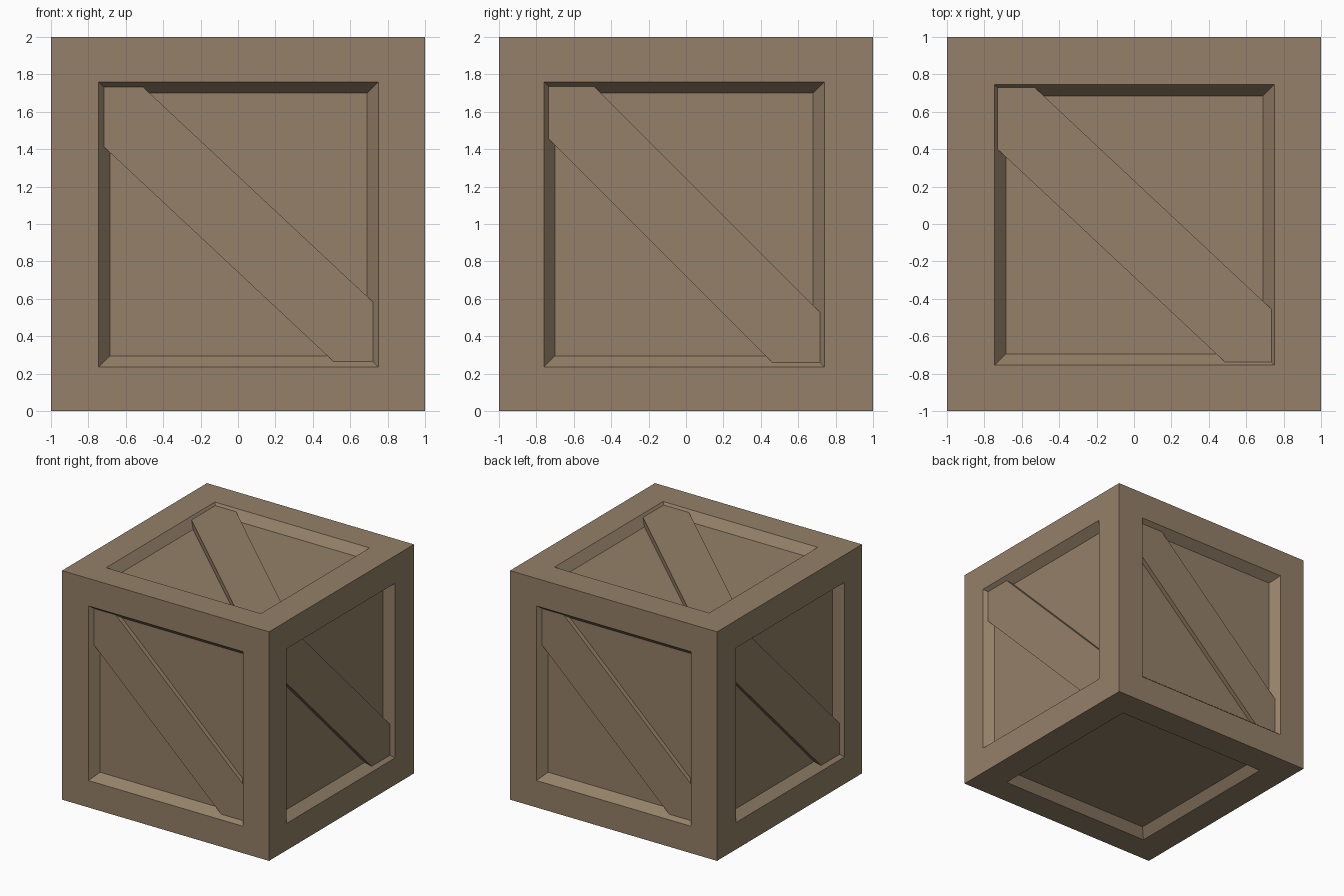
import bpy, bmesh
from mathutils import Vector

if "Cube" in bpy.data.objects:
    bpy.data.objects.remove(bpy.data.objects["Cube"])

DEPTH = 0.075   # recess depth
BEVEL = 0.06    # how far the recess walls slope inward

wood = bpy.data.materials.new("brown_wood")
wood.diffuse_color = (0.296, 0.216, 0.138, 1)
wood.use_nodes = True
wood.node_tree.nodes["Principled BSDF"].inputs["Base Color"].default_value = wood.diffuse_color

X, Y, Z = Vector((1, 0, 0)), Vector((0, 1, 0)), Vector((0, 0, 1))
CENTRE = Vector((0, 0, 1))

# side: (right axis, up axis, opening (left, bottom, right, top),
#        brace (slope, upper offset, lower offset, depth below the rim))
SIDES = {
    "front": (X, Z, (-.745, -.765, .75, .76), (-.935, .258, -.258, .036)),
    "back": (-X, Z, (-.745, -.765, .75, .76), (-.935, .258, -.258, .036)),
    "right": (Y, Z, (-.76, -.765, .74, .76), (-1.0, .245, -.28, .031)),
    "left": (-Y, Z, (-.74, -.765, .76, .76), (-1.0, .265, -.26, .031)),
    "top": (X, Y, (-.745, -.755, .75, .745), (-.936, .233, -.283, .02)),
    "bottom": (X, -Y, (-.74, -.745, .745, .76), None),
}


def place(u_axis, v_axis, points, depth):
    n = u_axis.cross(v_axis)
    return [CENTRE + u_axis * u + v_axis * v + n * (1 - depth) for u, v in points]


def shrink(rect, depth):
    s = BEVEL * depth / DEPTH
    l, b, r, t = rect
    return l + s, b + s, r - s, t - s


def corners(rect):
    l, b, r, t = rect
    return [(l, b), (r, b), (r, t), (l, t)]


def brace_outline(rect, slope, upper, lower):
    # diagonal strip clipped by the recess rectangle
    l, b, r, t = rect
    return [(l, t), (l, slope * l + lower), ((b - lower) / slope, b),
            (r, b), (r, slope * r + upper), ((t - upper) / slope, t)]


def finish(bm, name):
    mesh = bpy.data.meshes.new(name)
    bm.to_mesh(mesh)
    bm.free()
    mesh.materials.append(wood)
    bpy.context.collection.objects.link(bpy.data.objects.new(name, mesh))


# Crate body: each side is a flat rim, sloped recess walls and a panel
body = bmesh.new()
for u, v, rect, brace in SIDES.values():
    loops = [place(u, v, corners((-1, -1, 1, 1)), 0),
             place(u, v, corners(rect), 0),
             place(u, v, corners(shrink(rect, DEPTH)), DEPTH)]
    loops = [[body.verts.new(p) for p in loop] for loop in loops]
    for outer, inner in zip(loops, loops[1:]):
        for i in range(4):
            j = (i + 1) % 4
            body.faces.new((outer[i], outer[j], inner[j], inner[i]))
    body.faces.new(loops[-1])
bmesh.ops.remove_doubles(body, verts=body.verts, dist=0.0005)
finish(body, "crate_body")

# Diagonal braces, seated between the sloped recess walls
for name, (u, v, rect, brace) in SIDES.items():
    if not brace:
        continue
    slope, upper, lower, depth = brace
    bm = bmesh.new()
    face, base = [
        [bm.verts.new(p) for p in
         place(u, v, brace_outline(shrink(rect, d), slope, upper, lower), d)]
        for d in (depth, DEPTH)]
    bm.faces.new(face)
    for i in (1, 4):  # the two long edges; the ends meet the recess walls
        bm.faces.new((base[i], base[i + 1], face[i + 1], face[i]))
    for vert in [w for w in bm.verts if not w.link_faces]:
        bm.verts.remove(vert)
    finish(bm, name + "_brace")
